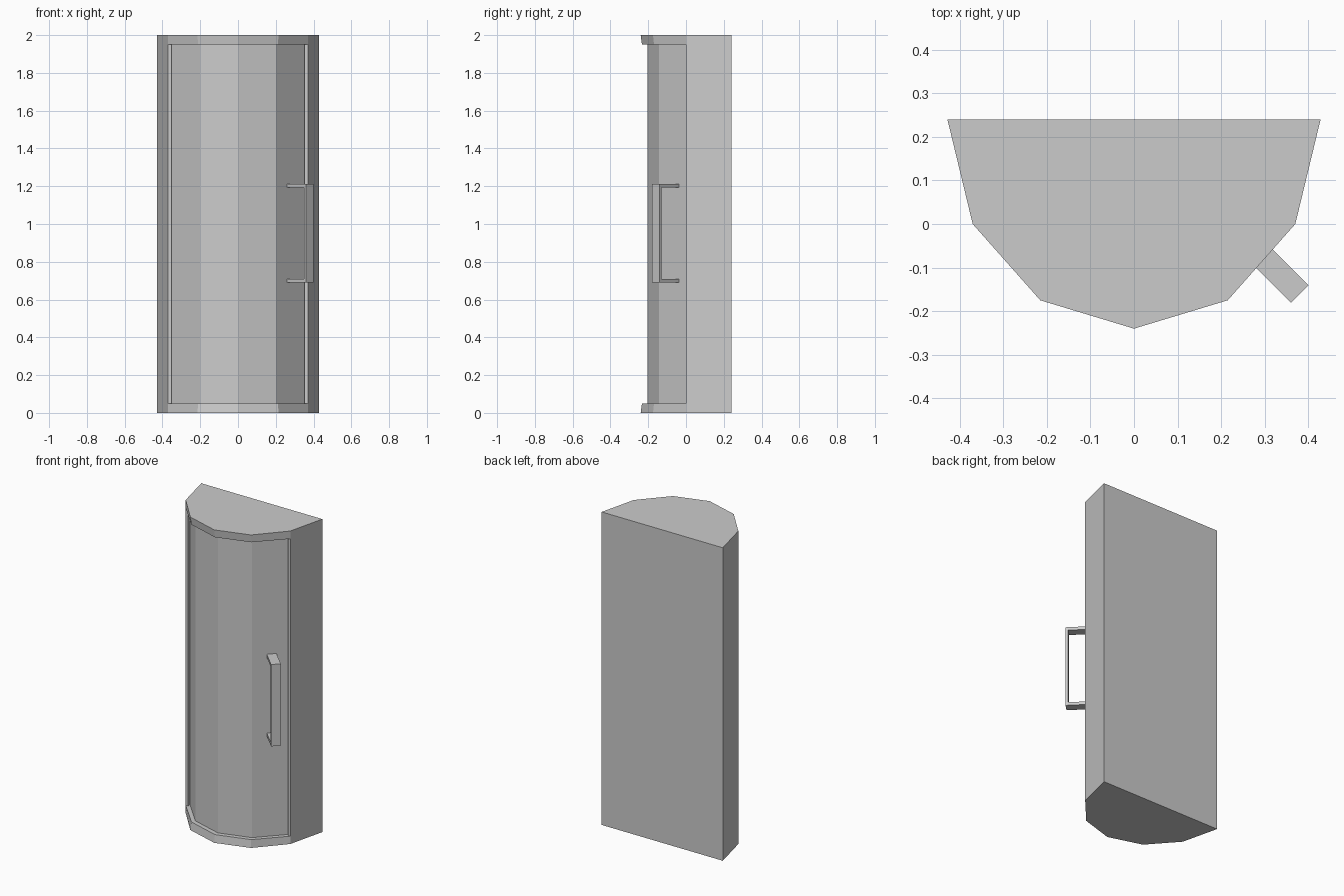
import bpy, bmesh
from mathutils import Matrix, Vector

if "Cube" in bpy.data.objects:
    bpy.data.objects.remove(bpy.data.objects["Cube"])


def prism(name, lower, upper, z0, z1, matrix=None):
    """Solid between two matching outlines at heights z0 and z1."""
    bm = bmesh.new()
    a = [bm.verts.new((x, y, z0)) for x, y in lower]
    b = [bm.verts.new((x, y, z1)) for x, y in upper]
    n = len(a)
    bm.faces.new(a[::-1])
    bm.faces.new(b)
    for i in range(n):
        j = (i + 1) % n
        bm.faces.new((a[i], a[j], b[j], b[i]))
    if matrix:
        bm.transform(matrix)
    bmesh.ops.recalc_face_normals(bm, faces=bm.faces[:])
    mesh = bpy.data.meshes.new(name)
    bm.to_mesh(mesh)
    bm.free()
    obj = bpy.data.objects.new(name, mesh)
    bpy.context.collection.objects.link(obj)
    return obj


def symmetric(half):
    """Mirror a right-hand outline (ending on x = 0) to the left."""
    return half + [(-x, y) for x, y in reversed(half) if x > 0]


H, BAND = 2.0, 0.05

# top and bottom boards, their bowed front edge slightly bevelled
outer = symmetric([(0.428, 0.24), (0.37, 0), (0.215, -0.175), (0, -0.24)])
inner = symmetric([(0.428, 0.24), (0.37, 0), (0.211, -0.169), (0, -0.233)])
prism("bottom_board", outer, inner, 0, BAND)
prism("top_board", inner, outer, H - BAND, H)

# splayed side panels and back panel
for side, s in (("left", -1), ("right", 1)):
    pts = [(0.37 * s, 0), (0.428 * s, 0.24), (0.41 * s, 0.24), (0.352 * s, 0)]
    prism(side + "_panel", pts, pts, BAND, H - BAND)
back = [(-0.41, 0.24), (0.41, 0.24), (0.405, 0.22), (-0.405, 0.22)]
prism("back_panel", back, back, BAND, H - BAND)

# bowed door, set back behind the boards
face = [(0.353, 0.02), (0.2, -0.144), (0, -0.204), (-0.2, -0.144), (-0.353, 0.02)]
rear = [(0.335, 0.03), (0.19, -0.126), (0, -0.183), (-0.19, -0.126), (-0.335, 0.03)]
door = face + rear[::-1]
prism("door", door, door, BAND, H - BAND)

# bracket handle: U profile drawn in (reach, height), extruded across its width
r, z0, z1, t = 0.145, 0.69, 1.213, 0.015
u = [(-0.01, z0), (r, z0), (r, z1), (-0.01, z1),
     (-0.01, z1 - 0.02), (r - t, z1 - 0.02), (r - t, z0 + 0.02), (-0.01, z0 + 0.02)]
out = Vector((1, -1, 0)).normalized()
across = Vector((1, 1, 0)).normalized()
m = Matrix((out, (0, 0, 1), across)).transposed().to_4x4()
m.translation = (0.278, -0.058, 0)
prism("door_handle", u, u, -0.0285, 0.0285, m)
